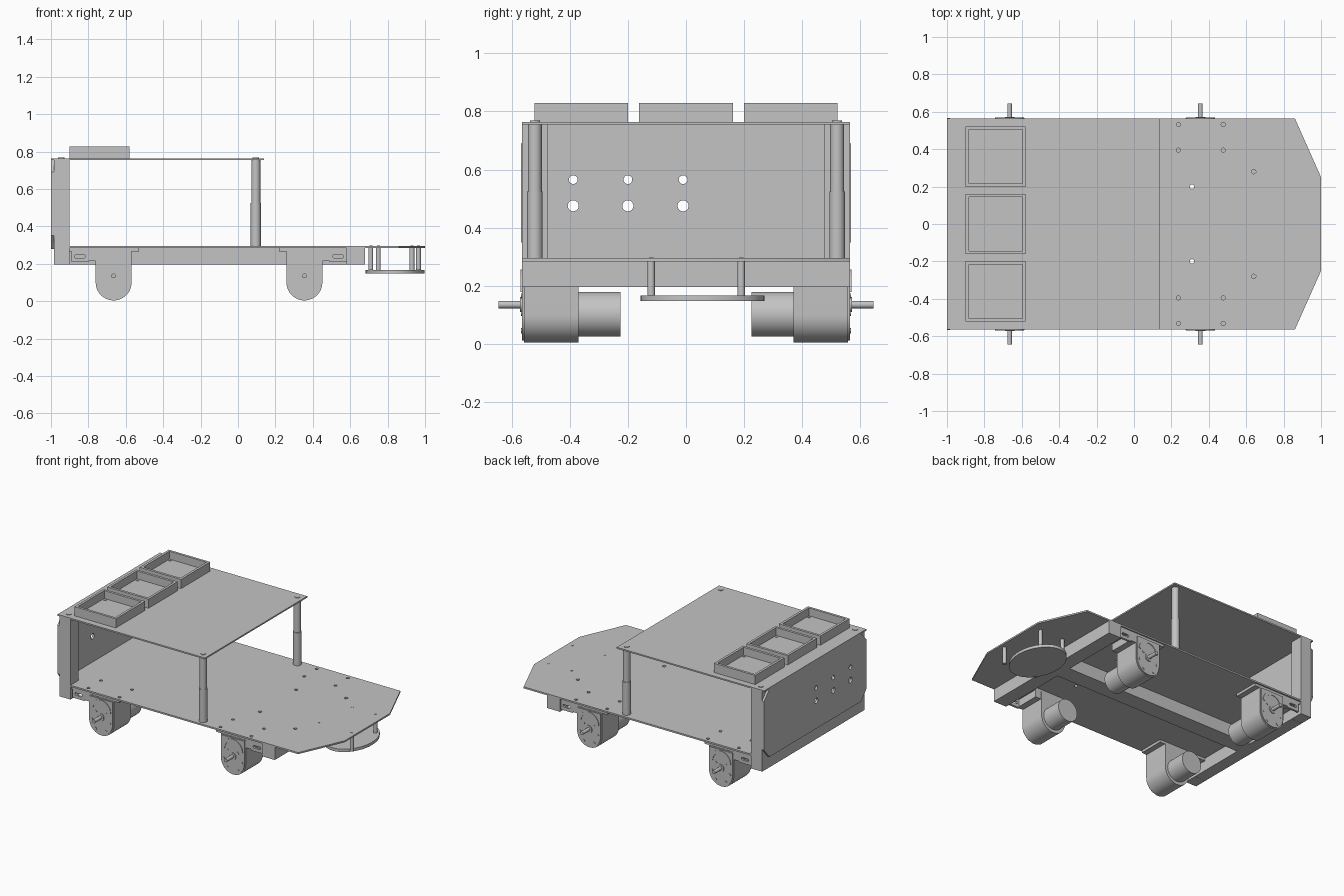
import bpy, bmesh, math
from mathutils import Matrix

if "Cube" in bpy.data.objects:
    bpy.data.objects.remove(bpy.data.objects["Cube"])

grey = bpy.data.materials.new("plain_grey")
grey.diffuse_color = (0.55, 0.55, 0.55, 1)
grey.use_nodes = True
grey.node_tree.nodes["Principled BSDF"].inputs["Base Color"].default_value = grey.diffuse_color

# Local (u, v, w) axes of a flat profile mapped into the world
TO_Z = Matrix.Identity(4)
TO_Y = Matrix(((1, 0, 0, 0), (0, 0, -1, 0), (0, 1, 0, 0), (0, 0, 0, 1)))   # u=x, v=z
TO_X = Matrix(((0, 0, 1, 0), (1, 0, 0, 0), (0, 1, 0, 0), (0, 0, 0, 1)))    # u=y, v=z


def arc(cx, cy, r, a0=0, a1=360, n=24, ry=None):
    ry = ry or r
    full = abs(a1 - a0) >= 360
    steps = n if full else n + 1
    pts = []
    for i in range(steps):
        a = math.radians(a0 + (a1 - a0) * i / n)
        pts.append((cx + r * math.cos(a), cy + ry * math.sin(a)))
    return pts


def rect(x0, x1, y0, y1):
    return [(x0, y0), (x1, y0), (x1, y1), (x0, y1)]


def slab(name, loops, lo, hi, axis=TO_Z):
    """Extrude an outline (first loop) with holes (other loops) from lo to hi."""
    cu = bpy.data.curves.new(name, 'CURVE')
    cu.dimensions = '2D'
    cu.fill_mode = 'BOTH'
    cu.extrude = (hi - lo) / 2
    for pts in loops:
        sp = cu.splines.new('POLY')
        sp.points.add(len(pts) - 1)
        for p, (u, v) in zip(sp.points, pts):
            p.co = (u, v, 0, 1)
        sp.use_cyclic_u = True
    tmp = bpy.data.objects.new(name + "_curve", cu)
    bpy.context.collection.objects.link(tmp)
    dg = bpy.context.evaluated_depsgraph_get()
    me = bpy.data.meshes.new_from_object(tmp.evaluated_get(dg))
    bpy.data.objects.remove(tmp)
    mid = (lo + hi) / 2
    if axis is TO_Y:
        mid = -mid
    me.transform(axis @ Matrix.Translation((0, 0, mid)))
    bm = bmesh.new()
    bm.from_mesh(me)
    bmesh.ops.remove_doubles(bm, verts=bm.verts, dist=1e-5)
    bmesh.ops.recalc_face_normals(bm, faces=bm.faces)
    for f in bm.faces:
        f.smooth = True
        f.material_index = 0
    bm.to_mesh(me)
    bm.free()
    me.set_sharp_from_angle(angle=math.radians(30))
    me.materials.clear()
    me.materials.append(grey)
    me.name = name
    ob = bpy.data.objects.new(name, me)
    bpy.context.collection.objects.link(ob)
    return ob


def box(name, x0, x1, y0, y1, z0, z1):
    return slab(name, [rect(x0, x1, y0, y1)], z0, z1)


AXLES = (-0.665, 0.355)

# Base deck with tapered nose and drilled holes
deck = [(-0.985, -0.474), (-0.9, -0.474), (-0.9, -0.565), (0.86, -0.565), (1, -0.25),
        (1, 0.25), (0.86, 0.565), (-0.9, 0.565), (-0.9, 0.474), (-0.985, 0.474)]
holes = []
for s in (-1, 1):
    for ax in AXLES:
        for dx in (-0.118, 0.122):
            for y in (0.395, 0.532):
                holes.append(arc(ax + dx, s * y, 0.011, n=12))
    holes += [arc(0.31, s * 0.2, 0.012, n=12), arc(0.64, s * 0.28, 0.012, n=12)]
slab("base_deck", [deck] + holes, 0.284, 0.295)

# Timber frame below the deck
box("rear_cross_beam", -0.985, -0.9, -0.474, 0.474, 0.195, 0.284)
box("front_cross_beam", 0.58, 0.68, -0.565, 0.565, 0.195, 0.284)
box("centre_beam", -0.9, 0.58, -0.06, 0.06, 0.195, 0.284)

# Rear uprights and front standoff posts
for s, side in ((-1, "right"), (1, "left")):
    y0, y1 = sorted((s * 0.475, s * 0.565))
    box("rear_upright_" + side, -0.985, -0.9, y0, y1, 0.195, 0.754)
    slab("front_post_lower_" + side, [arc(0.095, s * 0.52, 0.027)], 0.295, 0.525)
    slab("front_post_upper_" + side, [arc(0.095, s * 0.52, 0.024)], 0.525, 0.754)
    for x in (-0.945, 0.095):
        slab("top_screw_" + side, [arc(x, s * 0.52, 0.017, n=16)], 0.763, 0.768)

# Rear panel with clipped corners and six holes
c, w = 0.06, 0.567
panel = [(-w + c, 0.28), (w - c, 0.28), (w, 0.35), (w, 0.69), (w - c, 0.754),
         (-w + c, 0.754), (-w, 0.69), (-w, 0.35)]
ports = []
for y in (-0.388, -0.2, -0.01):
    ports += [arc(y, 0.565, 0.015), arc(y, 0.475, 0.019)]
slab("rear_panel", [panel] + ports, -1.0, -0.985, TO_X)

# Upper deck and its three open trays
box("upper_deck", -1.0, 0.14, -0.565, 0.565, 0.754, 0.764)
for yc in (-0.36, 0.0, 0.36):
    y0, y1 = yc - 0.161, yc + 0.161
    slab("tray_wall", [rect(-0.9, -0.58, y0, y1),
                       rect(-0.883, -0.597, y0 + 0.017, y1 - 0.017)], 0.764, 0.828)
    box("tray_floor", -0.884, -0.596, y0 + 0.016, y1 - 0.016, 0.764, 0.773)
    for x, y in ((-0.867, yc + 0.128), (-0.611, yc - 0.128)):
        slab("tray_screw", [arc(x, y, 0.01, n=12)], 0.773, 0.777)

# Oval sensor plate hung under the nose
slab("nose_plate", [arc(0.84, 0.057, 0.157, n=48, ry=0.213)], 0.147, 0.167)
for x, y in ((0.75, 0.19), (0.93, 0.19), (0.71, -0.12), (0.965, -0.12)):
    slab("nose_standoff", [arc(x, y, 0.013, n=16)], 0.167, 0.284)
    slab("nose_screw", [arc(x, y, 0.008, n=12)], 0.295, 0.297)


def span(s, a, b):
    return sorted((s * a, s * b))


# Four gear motors with brackets and shafts
for ax in AXLES:
    out = 1 if ax > 0 else -1
    for s in (-1, 1):
        body = arc(ax, 0.1, 0.096, 180, 360) + [(ax + 0.096, 0.268), (ax - 0.096, 0.268)]
        slab("gearbox", [body], *span(s, 0.37, 0.558), TO_Y)
        face = arc(ax, 0.1, 0.089, 180, 360) + [(ax + 0.089, 0.262), (ax - 0.089, 0.262)]
        slab("gearbox_face", [face], *span(s, 0.558, 0.565), TO_Y)
        slab("motor_can", [arc(ax, 0.102, 0.077, n=40)], *span(s, 0.226, 0.37), TO_Y)
        slab("shaft_collar", [arc(ax, 0.135, 0.026)], *span(s, 0.565, 0.571), TO_Y)
        slab("drive_shaft", [arc(ax, 0.135, 0.0125, n=20)], *span(s, 0.565, 0.645), TO_Y)
        # raised crescent and screw heads on the outer face
        crescent = arc(ax, 0.178, 0.078, 0, 180) + arc(ax, 0.178, 0.06, 180, 0)
        slab("face_rib", [crescent], *span(s, 0.565, 0.569), TO_Y)
        for dx, z in ((-0.07, 0.105), (0.07, 0.105), (-0.04, 0.045), (0.04, 0.045),
                      (-0.04, 0.165), (0.04, 0.165)):
            slab("face_screw", [arc(ax + dx, z, 0.009, n=12)], *span(s, 0.565, 0.568), TO_Y)
        # mounting plate under the deck
        x0, x1 = sorted((ax - out * 0.135, ax + out * 0.235))
        y0, y1 = span(s, 0.375, 0.555)
        box("bracket_plate", x0, x1, y0, y1, 0.266, 0.284)
        # slotted clip on the outer end
        x0, x1 = sorted((ax + out * 0.135, ax + out * 0.225))
        xm = (x0 + x1) / 2
        slot = arc(xm + 0.02, 0.239, 0.009, -90, 90, 8) + arc(xm - 0.02, 0.239, 0.009, 90, 270, 8)
        slab("bracket_clip", [rect(x0, x1, 0.208, 0.268), slot], *span(s, 0.54, 0.555), TO_Y)
        x0, x1 = sorted((ax + out * 0.09, ax + out * 0.14))
        box("bracket_web", x0, x1, y0, y1, 0.215, 0.27)
